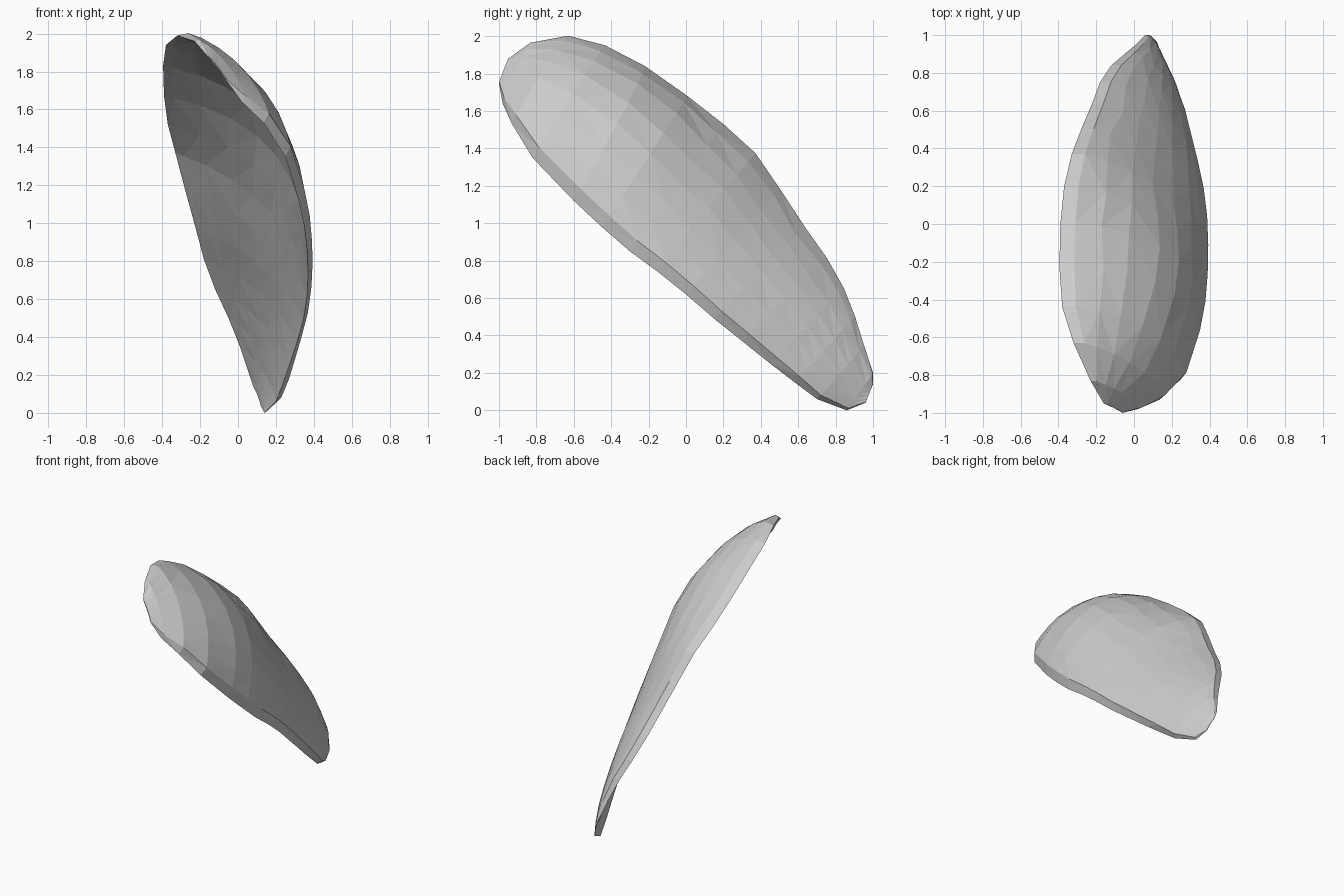
import bpy, bmesh, random
from mathutils import Vector

if "Cube" in bpy.data.objects:
    bpy.data.objects.remove(bpy.data.objects["Cube"])

random.seed(4)

# Matching points along the two rims, from the top tip to the bottom tip
UPPER_RIM = [(-.16, -.95, 1.88), (-.23, -.83, 1.96), (-.32, -.63, 1.99), (-.38, -.44, 1.94),
             (-.395, -.23, 1.83), (-.39, 0, 1.67), (-.37, .2, 1.52), (-.33, .37, 1.37),
             (-.28, .5, 1.18), (-.225, .63, .98), (-.18, .75, .81), (-.12, .84, .65),
             (-.05, .9, .5), (.01, .95, .35), (.06, 1.0, .2), (.08, 1.0, .14)]
LOWER_RIM = [(-.06, -1.0, 1.75), (.02, -.98, 1.64), (.135, -.93, 1.53), (.25, -.82, 1.35),
             (.32, -.6, 1.12), (.35, -.45, .98), (.365, -.3, .85), (.37, -.15, .74),
             (.365, 0, .62), (.345, .15, .49), (.31, .3, .37), (.27, .45, .25),
             (.235, .58, .15), (.2, .7, .06), (.14, .86, 0), (.12, .96, .04)]
# Dome height of the outer skin relative to the width, per cross-section
BULGE = [.06, .14, .18, .21, .23, .22, .185, .155, .14, .14, .15, .16, .165, .16, .13, .06]
STEPS = [0, .04, .15, .3, .45, .6, .75, .87, .968, 1]
THICKNESS = 0.045


def dome_row(i, inner):
    """Points of one cross-section between the two rims, without the rim points."""
    up, low = Vector(UPPER_RIM[i]), Vector(LOWER_RIM[i])
    a, b = max(i - 1, 0), min(i + 1, len(UPPER_RIM) - 1)
    along = (Vector(UPPER_RIM[b]) + Vector(LOWER_RIM[b])
             - Vector(UPPER_RIM[a]) - Vector(LOWER_RIM[a]))
    chord = low - up
    normal = chord.cross(along).normalized()
    if normal.x < 0:
        normal.negate()
    height = BULGE[i] * chord.length
    wall = min(THICKNESS, height * .5)
    row = []
    for j, t in enumerate(STEPS[1:-1]):
        edge = j in (0, len(STEPS) - 3)
        t2 = t if edge else t + random.uniform(-.02, .02)
        lift = (height - wall) * 4 * t2 * (1 - t2)
        if not inner:
            lift += wall * (.85 if j == 0 else 1)
        row.append(up + chord * t2 + normal * lift)
    return row


# Curved shell: a convex outer skin and a hollow inner skin that meet at the rims
bm = bmesh.new()
n = len(UPPER_RIM)
upper = [bm.verts.new(p) for p in UPPER_RIM]
lower = [bm.verts.new(p) for p in LOWER_RIM]
skins = []
for inner in (False, True):
    rows = [[upper[i]] + [bm.verts.new(p) for p in dome_row(i, inner)] + [lower[i]]
            for i in range(n)]
    skins.append(rows)
    for r0, r1 in zip(rows, rows[1:]):
        for j in range(len(STEPS) - 1):
            q = [r0[j], r0[j + 1], r1[j + 1], r1[j]]
            # irregular triangle facets
            k = random.randint(0, 1)
            q = q[k:] + q[:k]
            bm.faces.new((q[0], q[1], q[2]))
            bm.faces.new((q[0], q[2], q[3]))

# Close both tips between the two skins
for i in (0, n - 1):
    o, s = skins[0][i], skins[1][i]
    last = len(STEPS) - 1
    bm.faces.new((o[0], o[1], s[1]))
    bm.faces.new((o[last], s[last - 1], o[last - 1]))
    for j in range(1, last - 1):
        bm.faces.new((o[j], o[j + 1], s[j + 1], s[j]))
bmesh.ops.recalc_face_normals(bm, faces=bm.faces)

mesh = bpy.data.meshes.new("curved_shell")
bm.to_mesh(mesh)
bm.free()
shell = bpy.data.objects.new("curved_shell", mesh)
bpy.context.collection.objects.link(shell)

grey = bpy.data.materials.new("light_grey")
grey.diffuse_color = (.6, .6, .6, 1)
grey.use_nodes = True
grey.node_tree.nodes["Principled BSDF"].inputs["Base Color"].default_value = grey.diffuse_color
mesh.materials.append(grey)
